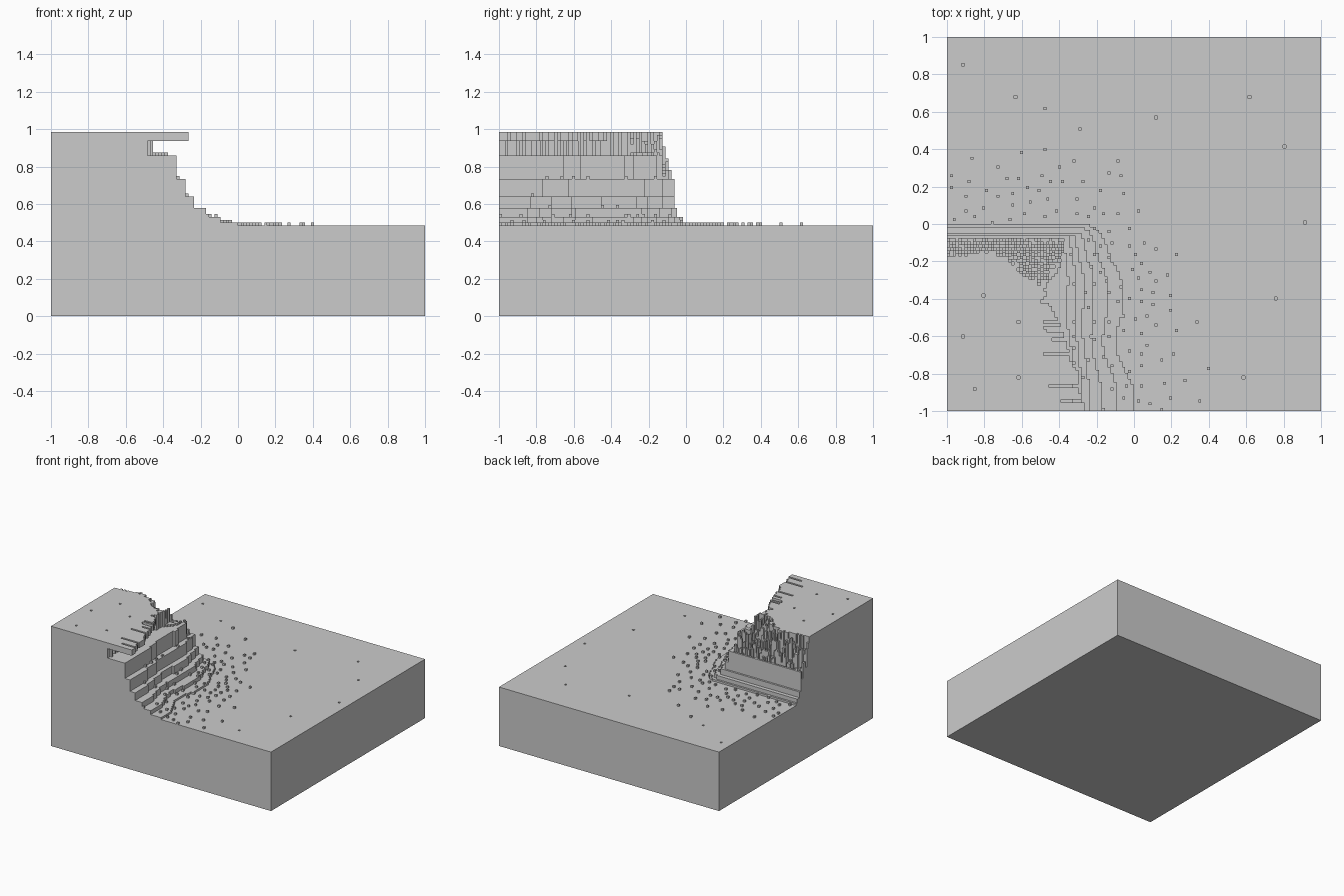
import bpy, bmesh, math, random
from mathutils import Vector

if "Cube" in bpy.data.objects:
    bpy.data.objects.remove(bpy.data.objects["Cube"])

random.seed(7)
N, V = 128, 2 / 128          # cells per side, voxel size
GROUND, LEDGE, ROOF_LOW, ROOF = 31, 55, 60, 63

grey = bpy.data.materials.new("stone grey")
grey.diffuse_color = (0.6, 0.6, 0.6, 1)
grey.use_nodes = True
grey.node_tree.nodes["Principled BSDF"].inputs["Base Color"].default_value = grey.diffuse_color


def interp(points, t):
    if t <= points[0][0]:
        return points[0][1]
    for (a, u), (b, v) in zip(points, points[1:]):
        if t <= b:
            return u + (v - u) * (t - a) / (b - a)
    return points[-1][1]


def cell(x, y):
    return int((x + 1) / V), int((y + 1) / V)


def centre(i, j):
    return -1 + (i + 0.5) * V, -1 + (j + 0.5) * V


# foot of the cliff and its highest ledge, as x by y
FOOT = [(-1, 0), (-.87, 0), (-.8, -.04), (-.68, -.1), (-.6, -.1), (-.5, -.07), (-.35, -.06),
        (-.25, -.08), (-.2, -.12), (-.1, -.15), (-.04, -.18), (0, -.24)]
SHELF = [(-1, -.33), (-.7, -.33), (-.5, -.36), (-.3, -.35), (-.2, -.36), (-.06, -.38), (0, -.42)]
# edge of the flat top along the rough back (y by x), and of the overhang (x by y)
RIM = [(-1, -.18), (-.8, -.15), (-.7, -.17), (-.62, -.25), (-.5, -.34), (-.4, -.25), (-.37, -.1)]
LIP = [(-1, -.26), (-.94, -.27), (-.9, -.29), (-.8, -.29), (-.75, -.33), (-.68, -.35),
       (-.58, -.38), (-.5, -.41), (-.43, -.45), (-.42, -.5)]
# ledges: share of the way from foot to shelf, back limit, top in voxels
STEPS = [(0, 0, 32), (.27, -.015, 34), (.52, -.05, 37), (.71, -.06, 41), (.85, -.07, 47), (1, -.08, 55)]
SLOTS = {-.525: -.5, -.55: -.5, -.575: -.5, -.62: -.43, -.70: -.5, -.86: -.45, -.95: -.39}
DENTS = [(-.92, .85), (-.64, .68), (.62, .68), (.12, .57), (.8, .42), (.92, 0), (.75, -.4), (.59, -.82),
         (-.81, -.39), (-.61, -.53), (-.91, -.6), (-.85, -.88), (-.62, -.82)]

recess = [-.48 + random.choice((-.016, 0, 0, .016)) for j in range(N)]


def height(i, j):
    x, y = centre(i, j)
    foot, shelf = interp(FOOT, y), interp(SHELF, y)
    h = GROUND
    for share, back, top in STEPS:
        if y < back and x < foot + (shelf - foot) * share:
            h = top
    if h < LEDGE:
        return h
    rim = interp(RIM, x)
    if y < rim:
        return ROOF if x < recess[j] else LEDGE
    # crumbling back slope
    t = (y + .07) / (rim + .07)
    limit = ROOF if x < -.45 else LEDGE + 1
    return max(39, min(limit, round(40 + 23 * t + random.randint(-6, 6))))


H = [[height(i, j) for j in range(N)] for i in range(N)]
for x, y in DENTS:
    i, j = cell(x, y)
    H[i][j] -= 1

# overhanging slab with narrow slots
slots = {cell(0, y)[1]: x for y, x in SLOTS.items()}
slab = set()
for j in range(N):
    for i in range(N):
        x, y = centre(i, j)
        if y < -.42 and recess[j] <= x < interp(LIP, y) and x < slots.get(j, 1):
            slab.add((i, j))

# loose pebbles, thinning out away from the cliff
pebbles = []
for n in range(1300):
    x, y = random.uniform(-1, .66), random.uniform(-1, .66)
    i, j = cell(x, y)
    d = math.hypot(max(x - interp(FOOT, y), 0), max(y, 0))
    chance = math.exp(-(d / .25) ** 2) if d > 0 else .35
    if H[i][j] < 48 and (i, j) not in slab and random.random() < chance:
        if d == 0 and x < -.36:
            continue
        if all(math.hypot(i - a, j - b) > 3.3 for a, b in pebbles):
            pebbles.append((i, j))


def solid(i, j, k):
    if not (0 <= i < N and 0 <= j < N and k >= 0):
        return False
    return k < H[i][j] or (ROOF_LOW <= k < ROOF and (i, j) in slab)


# six cube sides: direction and corners in outward order
SIDES = []
for axis in range(3):
    for s in (0, 1):
        u, v = (axis + 1) % 3, (axis + 2) % 3
        ring = []
        for a, b in ((0, 0), (1, 0), (1, 1), (0, 1)):
            c = [0, 0, 0]
            c[axis], c[u], c[v] = s, a, b
            ring.append(tuple(c))
        d = [0, 0, 0]
        d[axis] = 2 * s - 1
        SIDES.append((d, ring if s else ring[::-1]))


def build(name, columns):
    """Make the visible voxel faces of columns (i, j, low, high)."""
    verts, faces = {}, []
    for i, j, low, high in columns:
        for k in range(low, high):
            for d, ring in SIDES:
                if not solid(i + d[0], j + d[1], k + d[2]) and not (low < k + d[2] + 1 <= high and d[2]):
                    faces.append([verts.setdefault((i + a, j + b, k + c), len(verts)) for a, b, c in ring])
    mesh = bpy.data.meshes.new(name)
    mesh.from_pydata([(-1 + a * V, -1 + b * V, c * V) for a, b, c in verts], [], faces)
    mesh.materials.append(grey)
    ob = bpy.data.objects.new(name, mesh)
    bpy.context.collection.objects.link(ob)


build("ground_and_cliff", [(i, j, 0, H[i][j]) for i in range(N) for j in range(N)])
build("overhang", [(i, j, ROOF_LOW, ROOF) for i, j in sorted(slab)])
build("pebbles", [(i, j, H[i][j], H[i][j] + 1) for i, j in pebbles])
